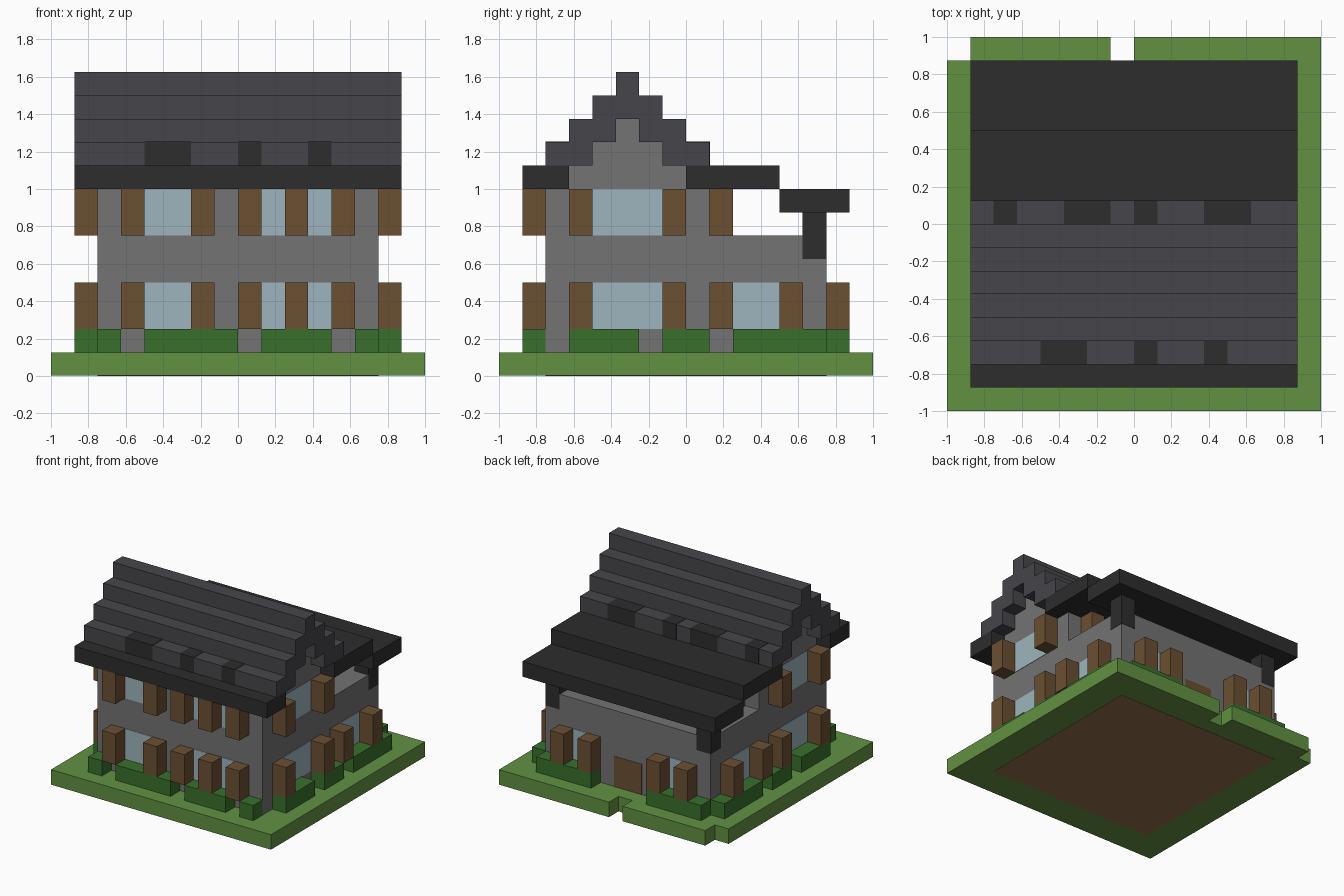
import bpy
import bmesh

U = 0.125      # block size
SKIN = 0.003   # thickness of glass and door plates

cube = bpy.data.objects.get("Cube")
if cube:
    bpy.data.objects.remove(cube, do_unlink=True)


def make_mat(name, rgb):
    lin = [((c / 255 + 0.055) / 1.055) ** 2.4 for c in rgb] + [1.0]
    mat = bpy.data.materials.new(name)
    mat.use_nodes = True
    mat.diffuse_color = lin
    mat.node_tree.nodes["Principled BSDF"].inputs["Base Color"].default_value = lin
    return mat


LAWN = make_mat("lawn green", (98, 145, 66))
HEDGE = make_mat("hedge green", (56, 112, 44))
SOIL = make_mat("soil brown", (148, 112, 78))
STONE = make_mat("stone grey", (115, 115, 115))
WOOD = make_mat("wood brown", (107, 80, 50))
GLASS = make_mat("glass blue", (157, 181, 189))
SLATE = make_mat("slate grey", (70, 69, 74))
DARK = make_mat("dark roof", (45, 45, 45))


def finish(name, bm, mat):
    bmesh.ops.recalc_face_normals(bm, faces=bm.faces)
    me = bpy.data.meshes.new(name)
    bm.to_mesh(me)
    bm.free()
    me.materials.append(mat)
    ob = bpy.data.objects.new(name, me)
    bpy.context.collection.objects.link(ob)
    return ob


def box(name, mat, xs, ys, zs):
    """Box from ranges counted in blocks."""
    bm = bmesh.new()
    bmesh.ops.create_cube(bm, size=1)
    for v in bm.verts:
        v.co = [U * (r[0] if c < 0 else r[1]) for c, r in zip(v.co, (xs, ys, zs))]
    return finish(name, bm, mat)


def extrude(name, mat, outline, axis, lo, hi):
    """Prism: outline in blocks, pushed along x or z."""
    bm = bmesh.new()
    pts = [(a * U, b * U, lo) if axis == "z" else (lo, a * U, b * U) for a, b in outline]
    face = bm.faces.new([bm.verts.new(p) for p in pts])
    new = bmesh.ops.extrude_face_region(bm, geom=[face])["geom"]
    shift = (0, 0, hi - lo) if axis == "z" else (hi - lo, 0, 0)
    bmesh.ops.translate(bm, vec=shift, verts=[g for g in new if isinstance(g, bmesh.types.BMVert)])
    return finish(name, bm, mat)


def on_wall(name, mat, side, wall, span, zs, depth):
    """Piece standing out from a wall: side is front, back, left or right."""
    sign = -1 if side in ("front", "right") else 1
    out = sorted((sign * wall, sign * (wall + depth)))
    if side in ("front", "back"):
        box(f"{side}_{name}", mat, span, out, zs)
    else:
        box(f"{side}_{name}", mat, out, span, zs)


# Ground with the notched back edge and a soil bed underneath
lawn = [(-8, -8), (8, -8), (8, 8), (0, 8), (0, 7), (-1, 7), (-1, 8), (-7, 8), (-7, 7), (-8, 7)]
extrude("lawn", LAWN, lawn, "z", 0.002, U)
box("soil_bed", SOIL, (-6, 6), (-6, 6), (0, 0.02))

# Walls
box("ground_floor_walls", STONE, (-6, 6), (-6, 6), (1, 6))
box("upper_floor_walls", STONE, (-6, 6), (-6, 1), (6, 8))
gable = [(-5, 8), (0, 8), (0, 9), (-1, 9), (-1, 10), (-2, 10), (-2, 11),
         (-3, 11), (-3, 10), (-4, 10), (-4, 9), (-5, 9)]
extrude("gable_walls", STONE, gable, "x", -6 * U, 6 * U)

# Windows and shutters: (side, wall distance, floor height, glass spans, shutter starts)
LOW, HIGH = (2, 4), (6, 8)
front = ([(-4, -2), (1, 2), (3, 4)], [-5, -2, 0, 2, 4])
back = ([(-4, -3), (3, 4)], [-5, -3, 2, 4])
side_low = ([(-4, -1), (2, 4)], [-5, -1, 1, 4])
side_high = ([(-4, -1)], [-5, -1])
layout = [("front", 6, LOW, front), ("front", 6, HIGH, front),
          ("back", 6, LOW, back), ("back", 1, HIGH, back)]
for s in ("left", "right"):
    layout += [(s, 6, LOW, side_low), (s, 6, HIGH, side_high)]
for side, wall, zs, (panes, shutters) in layout:
    for span in panes:
        on_wall("window", GLASS, side, wall, span, zs, SKIN / U)
    for a in shutters:
        on_wall("shutter", WOOD, side, wall, (a, a + 1), zs, 1)

# Back door
on_wall("door", WOOD, "back", 6, (-1, 1), (1, 3), SKIN / U)

# Hedges
hedges = {"front": [(-6, -5), (-4, 0), (1, 4), (5, 6)],
          "back": [(-6, -2), (2, 6)],
          "left": [(-5, -2), (-1, 1), (2, 6)],
          "right": [(-5, -2), (-1, 1), (2, 6)]}
for side, spans in hedges.items():
    for span in spans:
        on_wall("hedge", HEDGE, side, 6, span, (1, 2), 1)

# Stepped main roof above the eaves
roof = [(-6, 9), (-4, 9), (-4, 10), (-3, 10), (-3, 11), (-2, 11), (-2, 10), (-1, 10), (-1, 9),
        (1, 9), (1, 10), (0, 10), (0, 11), (-1, 11), (-1, 12), (-2, 12), (-2, 13),
        (-3, 13), (-3, 12), (-4, 12), (-4, 11), (-5, 11), (-5, 10), (-6, 10)]
extrude("stepped_roof", SLATE, roof, "x", -7 * U, 7 * U)

# Dark slates set in the lowest slate row
e = 0.02
for a, b in [(-4, -2), (0, 1), (3, 4)]:
    box("front_dark_slate", DARK, (a, b), (-6 - e, -5), (9, 10 + e))
for a, b in [(-6, -5), (-3, -1), (0, 1), (3, 5)]:
    box("back_dark_slate", DARK, (a, b), (0, 1 + e), (9, 10 + e))

# Eaves and the terrace canopy on its posts
box("front_eave", DARK, (-7, 7), (-7, -5), (8, 9))
box("back_eave", DARK, (-7, 7), (0, 4), (8, 9))
box("terrace_canopy", DARK, (-7, 7), (4, 7), (7, 8))
for a in (-6, 5):
    box("canopy_post", DARK, (a - e, a + 1 + e), (5 - e, 6 + e), (5, 7))
